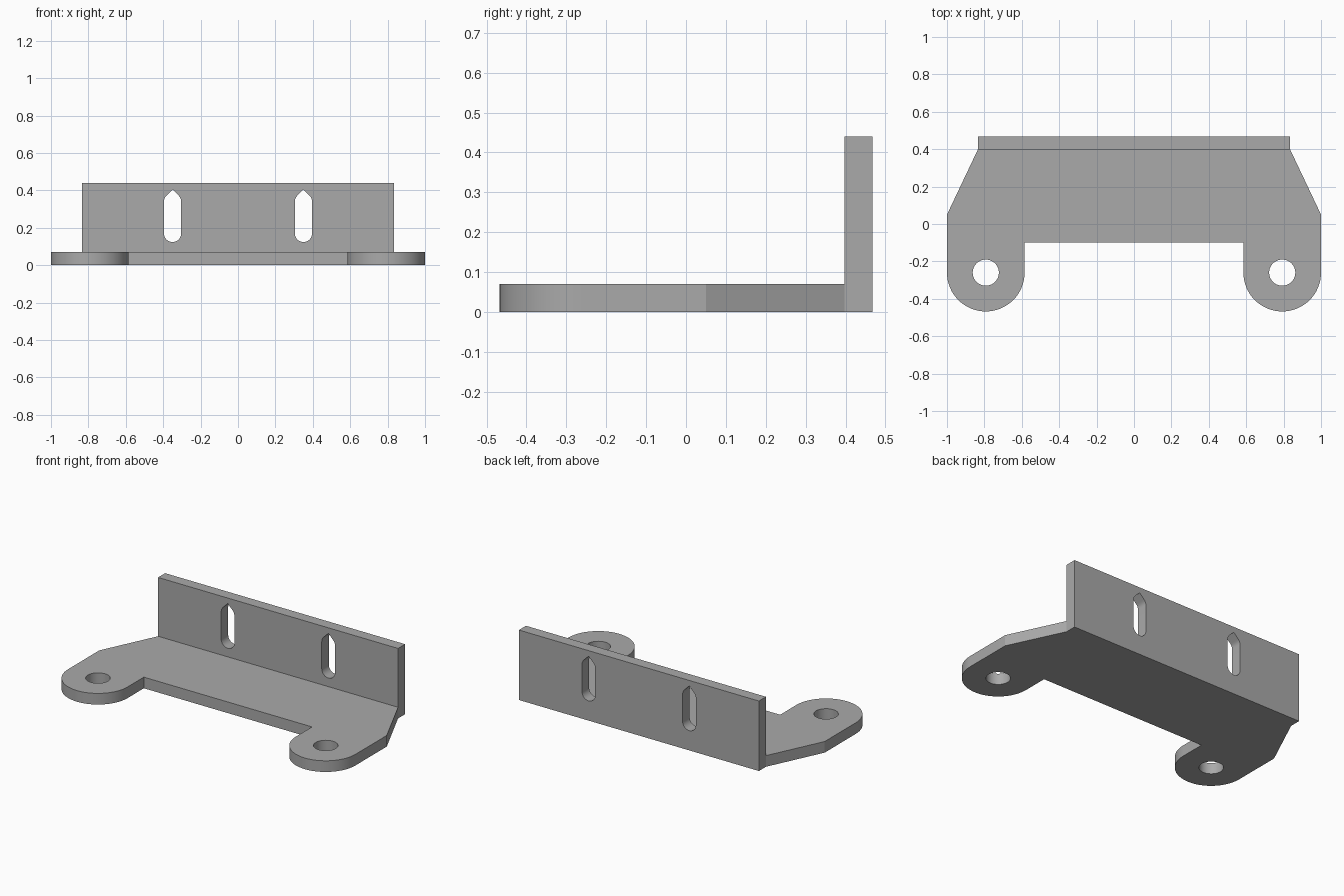
import bpy, bmesh
from math import sin, cos, radians
from mathutils import Vector

cube = bpy.data.objects.get("Cube")
if cube:
    bpy.data.objects.remove(cube, do_unlink=True)

grey = bpy.data.materials.new("plain_grey")
grey.use_nodes = True
COLOUR = (0.4, 0.4, 0.4, 1)
grey.diffuse_color = COLOUR
grey.node_tree.nodes["Principled BSDF"].inputs["Base Color"].default_value = COLOUR

THICK = 0.07
BACK, FOLD = 0.468, 0.398
HEIGHT = 0.44
WALL_X = 0.835
TAB_X, TAB_Y, TAB_R = 0.7925, -0.26, 0.2075


def arc(cx, cy, r, start, end, steps):
    """Points along an arc, angles in degrees."""
    angles = [radians(start + (end - start) * i / steps) for i in range(steps + 1)]
    return [(cx + r * cos(a), cy + r * sin(a)) for a in angles]


def prism(name, points, place, depth):
    """Extrude a flat outline; place maps (u, v) into space."""
    bm = bmesh.new()
    face = bm.faces.new([bm.verts.new(place(u, v)) for u, v in points])
    ext = bmesh.ops.extrude_face_region(bm, geom=[face])
    moved = [g for g in ext["geom"] if isinstance(g, bmesh.types.BMVert)]
    bmesh.ops.translate(bm, verts=moved, vec=Vector(depth))
    bmesh.ops.recalc_face_normals(bm, faces=bm.faces)
    mesh = bpy.data.meshes.new(name)
    bm.to_mesh(mesh)
    bm.free()
    mesh.materials.append(grey)
    obj = bpy.data.objects.new(name, mesh)
    bpy.context.collection.objects.link(obj)
    return obj


def combine(target, tool, operation):
    """Apply a boolean and discard the tool."""
    mod = target.modifiers.new("combine", "BOOLEAN")
    mod.operation, mod.solver, mod.object = operation, "EXACT", tool
    bpy.context.view_layer.objects.active = target
    bpy.ops.object.modifier_apply(modifier=mod.name)
    tool.hide_render = True
    bpy.data.objects.remove(tool, do_unlink=True)


# Base plate with two rounded mounting tabs
half = [(WALL_X, BACK), (WALL_X, FOLD), (1, 0.05)]
half += arc(TAB_X, TAB_Y, TAB_R, 0, -180, 32)
half += [(TAB_X - TAB_R, -0.1)]
outline = half + [(-x, y) for x, y in reversed(half)]
bracket = prism("mounting_bracket", outline, lambda u, v: (u, v, 0), (0, 0, THICK))

# Upright back wall
wall_outline = [(-WALL_X, 0), (WALL_X, 0), (WALL_X, HEIGHT), (-WALL_X, HEIGHT)]
wall = prism("back_wall", wall_outline, lambda u, v: (u, FOLD, v), (0, BACK - FOLD, 0))
combine(bracket, wall, "UNION")

# Round tab holes and pointed wall slots
SLOT_R, SLOT_LOW, SLOT_HIGH = 0.046, 0.17, 0.34
for side in (-1, 1):
    hole = prism("tab_hole_cutter", arc(side * TAB_X, TAB_Y, 0.07, 0, 360, 40)[:-1],
                 lambda u, v: (u, v, -0.1), (0, 0, 0.3))
    combine(bracket, hole, "DIFFERENCE")
    cx = side * 0.35
    slot = arc(cx, SLOT_LOW, SLOT_R, 180, 360, 20)
    slot += arc(cx, SLOT_HIGH, SLOT_R, 0, 45, 6)
    slot += [(cx, SLOT_HIGH + SLOT_R * 2 ** 0.5)]
    slot += arc(cx, SLOT_HIGH, SLOT_R, 135, 180, 6)
    cutter = prism("slot_cutter", slot, lambda u, v: (u, FOLD - 0.1, v), (0, 0.3, 0))
    combine(bracket, cutter, "DIFFERENCE")

bpy.ops.object.select_all(action="DESELECT")
bracket.select_set(True)
bpy.context.view_layer.objects.active = bracket
bpy.ops.object.shade_smooth_by_angle(angle=radians(20))
